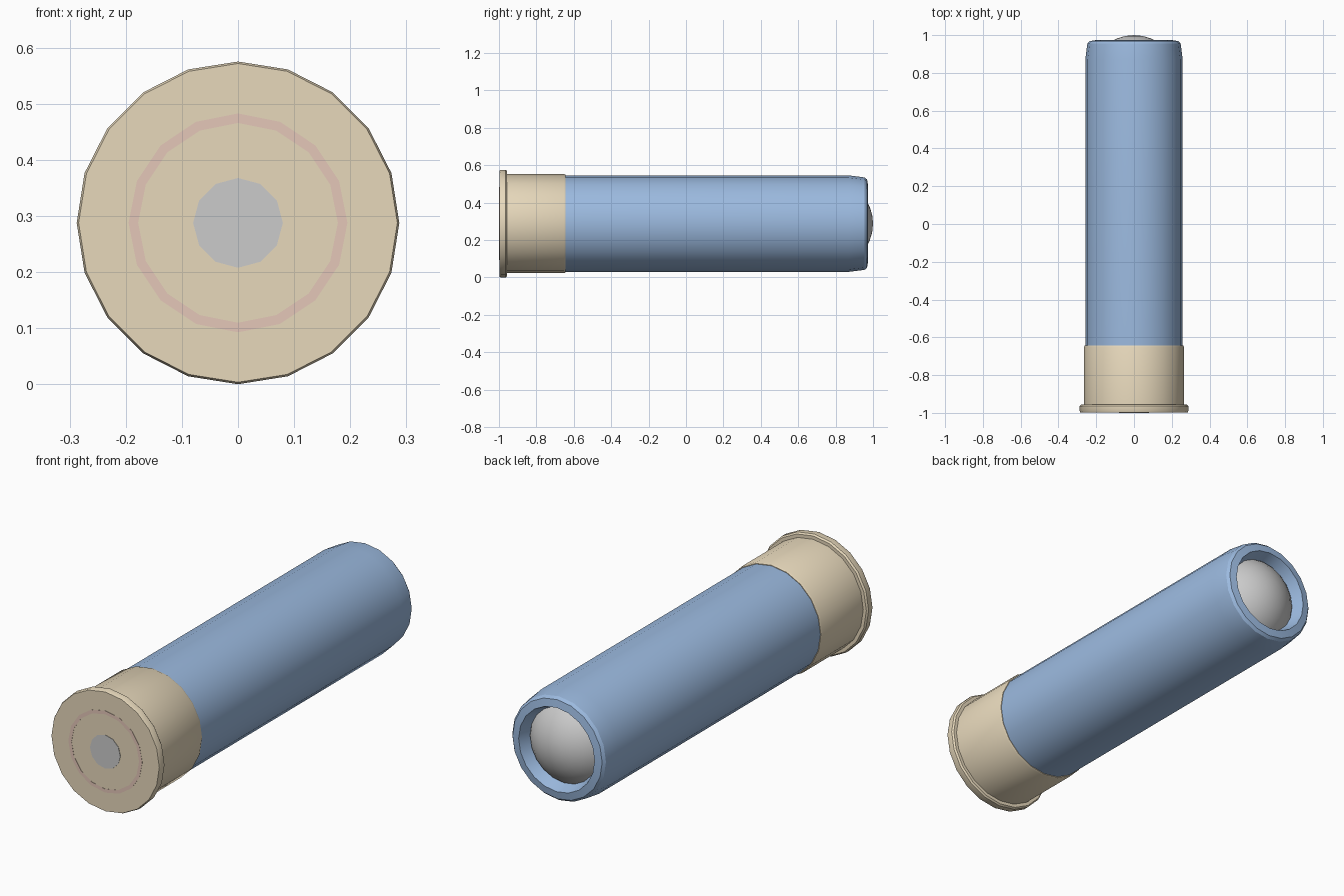
import bpy, bmesh, math

if "Cube" in bpy.data.objects:
    bpy.data.objects.remove(bpy.data.objects["Cube"])

AXIS_Z = 0.2875  # height of the long axis


def paint(obj, name, rgb):
    mat = bpy.data.materials.get(name) or bpy.data.materials.new(name)
    mat.diffuse_color = (*rgb, 1)
    mat.use_nodes = True
    mat.node_tree.nodes["Principled BSDF"].inputs["Base Color"].default_value = mat.diffuse_color
    obj.data.materials.append(mat)


def lathe(name, profile, sides, closed=False, smooth=30):
    """Turn (radius, y) points round the long axis; open profiles get end caps."""
    bm = bmesh.new()
    rings = []
    for r, y in profile:
        rings.append([bm.verts.new((r * math.sin(2 * math.pi * i / sides), y,
                                    AXIS_Z + r * math.cos(2 * math.pi * i / sides)))
                      for i in range(sides)])
    pairs = list(zip(rings, rings[1:]))
    if closed:
        pairs.append((rings[-1], rings[0]))
    else:
        bm.faces.new(rings[0])
        bm.faces.new(rings[-1])
    for a, b in pairs:
        for i in range(sides):
            j = (i + 1) % sides
            bm.faces.new((a[i], a[j], b[j], b[i]))
    bmesh.ops.recalc_face_normals(bm, faces=bm.faces)
    mesh = bpy.data.meshes.new(name)
    bm.to_mesh(mesh)
    bm.free()
    obj = bpy.data.objects.new(name, mesh)
    bpy.context.collection.objects.link(obj)
    shade(obj, smooth)
    return obj


def shade(obj, angle):
    bpy.ops.object.select_all(action='DESELECT')
    obj.select_set(True)
    bpy.context.view_layer.objects.active = obj
    bpy.ops.object.shade_smooth_by_angle(angle=math.radians(angle))


BRASS, BLUE, PINK = (0.80, 0.69, 0.50), (0.33, 0.49, 0.74), (0.78, 0.57, 0.48)

# metal base with its flanged rim
base = lathe("metal_base", [(0.284, -0.998), (0.2875, -0.99), (0.2875, -0.964),
                            (0.281, -0.956), (0.265, -0.956), (0.265, -0.652),
                            (0.261, -0.643)], 20)
paint(base, "brass", BRASS)

# plastic tube: tapered mouth, sloping lip and funnel around the ball
tube = lathe("plastic_tube", [(0.258, -0.70), (0.258, 0.87), (0.247, 0.955),
                              (0.236, 0.968), (0.20, 0.974), (0.18, 0.92),
                              (0.17, 0.89)], 20)
paint(tube, "blue_plastic", BLUE)

# ring mark and primer, nearly flush with the base face
ring = lathe("base_ring", [(0.195, -0.999), (0.195, -0.98),
                           (0.178, -0.98), (0.178, -0.999)], 16, closed=True)
paint(ring, "ring_pink", PINK)
lathe("primer", [(0.08, -1.0), (0.08, -0.97)], 12)

# ball seated in the mouth
bpy.ops.mesh.primitive_uv_sphere_add(segments=20, ring_count=16, radius=0.24,
                                     location=(0, 0.76, AXIS_Z),
                                     rotation=(math.pi / 2, 0, 0))
ball = bpy.context.object
ball.name = "ball"
shade(ball, 40)
